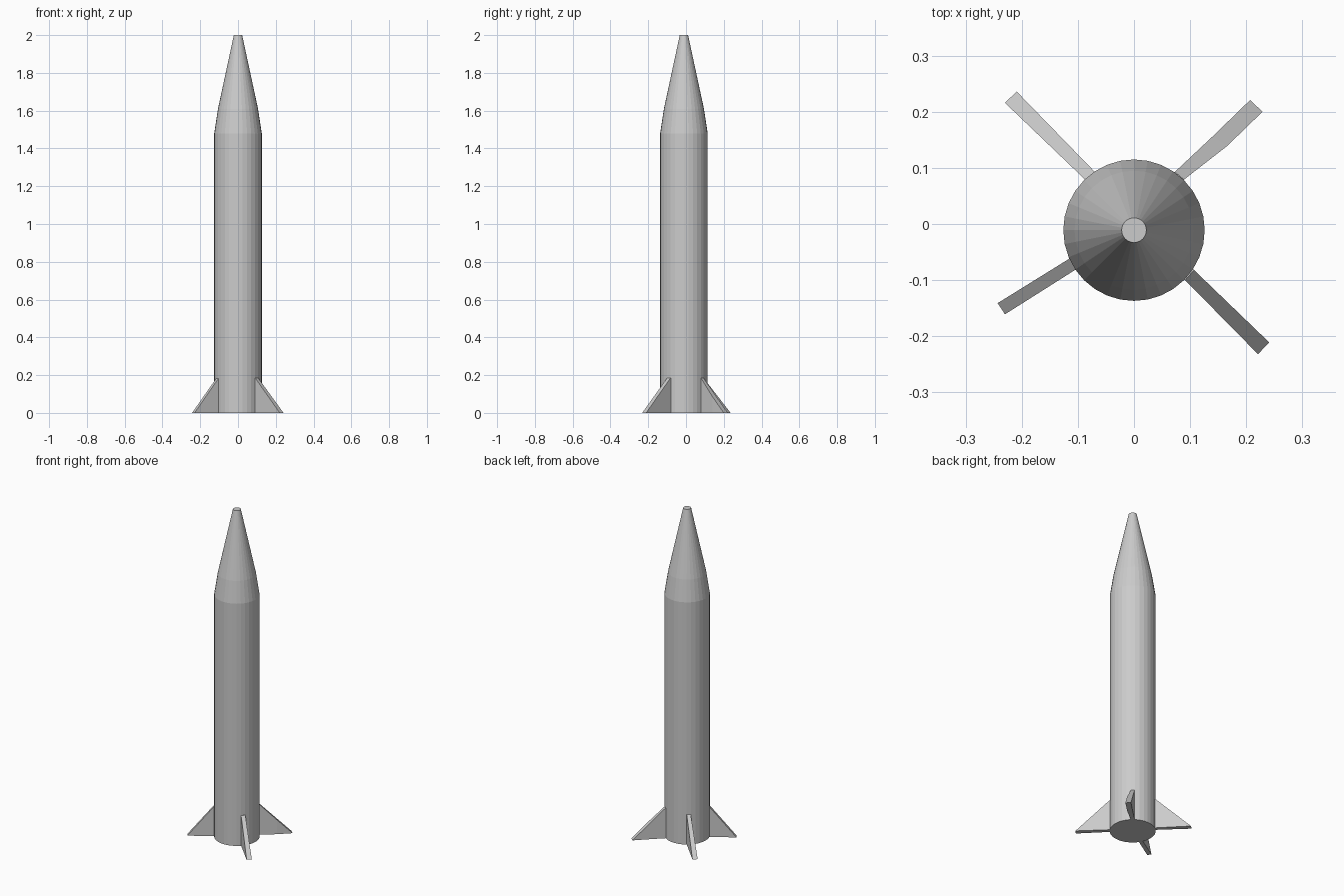
import bpy, bmesh, math
from mathutils import Vector

if "Cube" in bpy.data.objects:
    bpy.data.objects.remove(bpy.data.objects["Cube"])

SIDES = 32
CENTRE = Vector((0.0, -0.011, 0.0))


def finish(bm, name):
    bmesh.ops.recalc_face_normals(bm, faces=bm.faces)
    mesh = bpy.data.meshes.new(name)
    bm.to_mesh(mesh)
    bm.free()
    obj = bpy.data.objects.new(name, mesh)
    bpy.context.collection.objects.link(obj)
    return obj


def lathe(name, profile):
    """Closed faceted solid from (radius, height) pairs."""
    bm = bmesh.new()
    rings = []
    for r, z in profile:
        rings.append([bm.verts.new(CENTRE + Vector((
            r * math.cos(2 * math.pi * i / SIDES),
            r * math.sin(2 * math.pi * i / SIDES), z))) for i in range(SIDES)])
    for a, b in zip(rings, rings[1:]):
        for i in range(SIDES):
            j = (i + 1) % SIDES
            bm.faces.new((a[i], a[j], b[j], b[i]))
    bm.faces.new(rings[0])
    bm.faces.new(rings[-1])
    finish(bm, name)


def fin(name, left, right):
    """Triangular fin; each side is a run of xy points from root to tip."""
    bm = bmesh.new()
    sides = []
    for pts in (left, right):
        root, tip = Vector(pts[0]), Vector(pts[-1])
        span = (tip - root).length
        inside = root - (tip - root) * 0.12          # buried in the body
        low = [bm.verts.new((*p, 0)) for p in [inside] + pts]
        high = [bm.verts.new((*p, 0.185 * (1 - min(1, (Vector(p) - root).length / span))))
                for p in pts[:-1]]
        high.insert(0, bm.verts.new((*inside, 0.185)))
        sides.append((low, high + [low[-1]]))
    # flat sides
    for low, high in sides:
        for i in range(len(low) - 1):
            quad = [low[i], low[i + 1], high[i + 1], high[i]]
            bm.faces.new(list(dict.fromkeys(quad)))
    # bottom, sloping edge and root
    (la, ha), (lb, hb) = sides
    for a, b in ((la, lb), (ha, hb)):
        for i in range(len(a) - 1):
            bm.faces.new((a[i], a[i + 1], b[i + 1], b[i]))
    bm.faces.new((la[0], lb[0], hb[0], ha[0]))
    finish(bm, name)


# Body tube and nose cone
lathe("body", [(0.126, 0), (0.126, 1.48)])
lathe("nose_cone", [(0.126, 1.48), (0.106, 1.61), (0.022, 2.0)])

# Four slightly uneven fins
fin("fin_back_left", [(-0.070, 0.093), (-0.209, 0.236)],
    [(-0.087, 0.079), (-0.230, 0.216)])
fin("fin_back_right", [(0.073, 0.093), (0.140, 0.156), (0.207, 0.221)],
    [(0.089, 0.079), (0.166, 0.139), (0.229, 0.200)])
fin("fin_front_left", [(-0.114, -0.061), (-0.243, -0.141)],
    [(-0.102, -0.080), (-0.230, -0.161)])
fin("fin_front_right", [(0.091, -0.100), (0.221, -0.232)],
    [(0.107, -0.082), (0.241, -0.211)])
